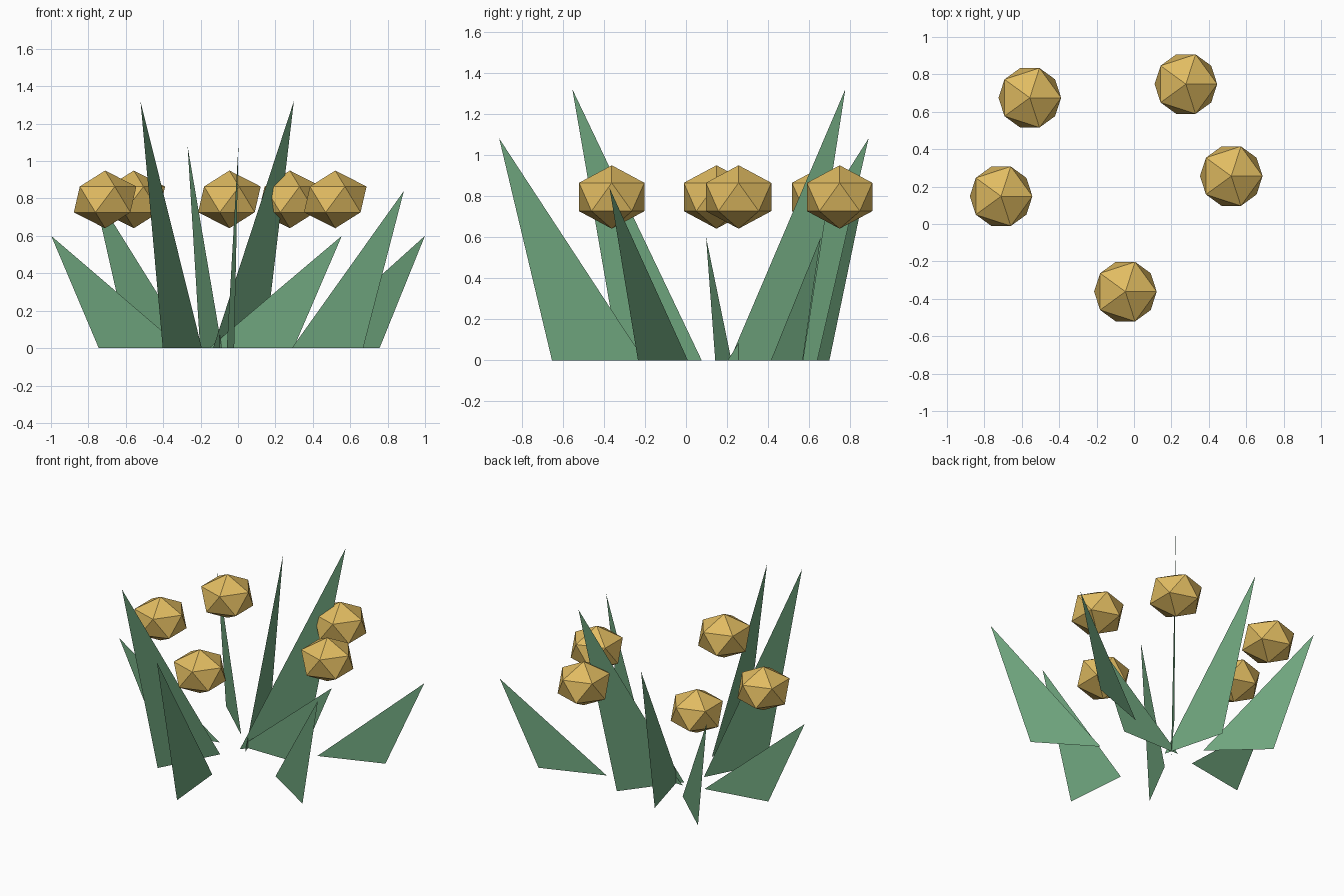
import bpy, bmesh, math
from mathutils import Vector

if "Cube" in bpy.data.objects:
    bpy.data.objects.remove(bpy.data.objects["Cube"])

CENTRE = Vector((-0.10, 0.256, 0))
GOLDEN = math.radians(137.5)


def material(name, rgb):
    m = bpy.data.materials.new(name)
    m.diffuse_color = (*rgb, 1)
    m.use_nodes = True
    m.node_tree.nodes["Principled BSDF"].inputs["Base Color"].default_value = m.diffuse_color
    return m


def spoke(i, r, z):
    """Point at distance r along the i-th golden-angle direction."""
    a = i * GOLDEN
    return CENTRE + Vector((r * math.cos(a), r * math.sin(a), z))


def add_object(name, bm, mat):
    me = bpy.data.meshes.new(name)
    bm.to_mesh(me)
    bm.free()
    me.materials.append(mat)
    ob = bpy.data.objects.new(name, me)
    bpy.context.collection.objects.link(ob)
    return ob


green = material("leaf_green", (0.16, 0.38, 0.21))
gold = material("flower_gold", (0.75, 0.50, 0.12))

# Leaves: single upright triangles leaning outward, cycling in radius and height
for i in range(9):
    tip = 0.655 + 0.2575 * (i % 3)
    height = 0.60 + 0.24 * (i % 4)
    bm = bmesh.new()
    corners = [(tip - 0.71, 0), (tip - 0.258, 0), (tip, height)]
    bm.faces.new([bm.verts.new(spoke(i, r, z)) for r, z in corners])
    add_object(f"leaf_{i + 1}", bm, green)

# Flower heads: slightly flattened icosahedra in the same spiral order
for i in range(5):
    bm = bmesh.new()
    bmesh.ops.create_icosphere(bm, subdivisions=1, radius=0.187)
    head = add_object(f"flower_head_{i + 1}", bm, gold)
    head.location = spoke(i, 0.62, 0.795)
    head.scale.z = 0.825
